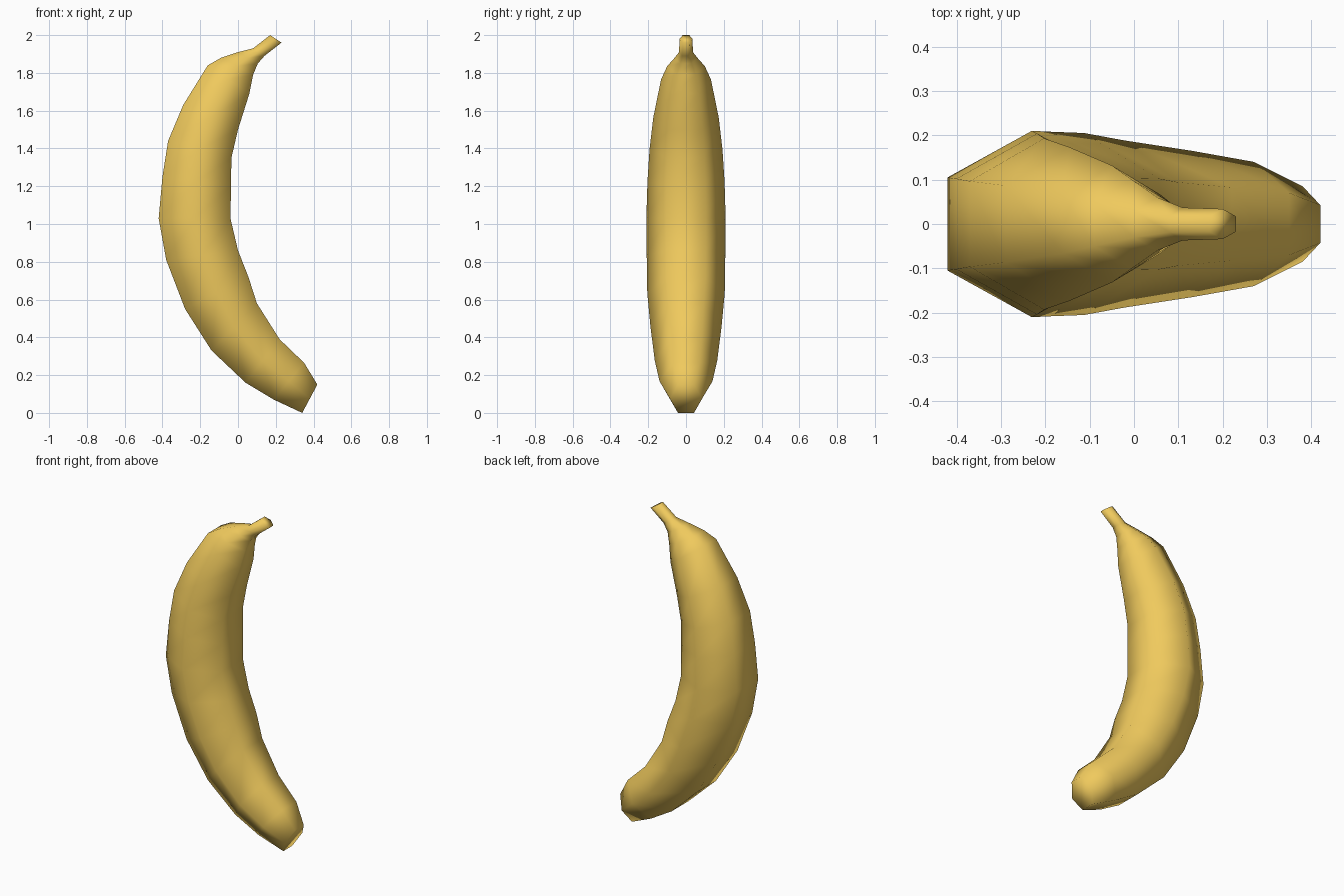
import bpy, bmesh, math
from mathutils import Vector

if "Cube" in bpy.data.objects:
    bpy.data.objects.remove(bpy.data.objects["Cube"])

# Each ring: outer edge (x, z), inner edge (x, z), half width in y
rings = [
    (0.34, 0.00, 0.42, 0.15, 0.085),
    (0.19, 0.07, 0.35, 0.265, 0.14),
    (0.04, 0.16, 0.22, 0.39, 0.165),
    (-0.14, 0.33, 0.10, 0.58, 0.188),
    (-0.28, 0.55, 0.055, 0.72, 0.205),
    (-0.38, 0.81, 0.00, 0.86, 0.208),
    (-0.42, 1.03, -0.04, 1.03, 0.21),
    (-0.40, 1.25, -0.037, 1.20, 0.204),
    (-0.37, 1.44, -0.035, 1.35, 0.193),
    (-0.29, 1.63, 0.00, 1.50, 0.173),
    (-0.16, 1.84, 0.06, 1.69, 0.132),
    (-0.09, 1.88, 0.08, 1.79, 0.10),
    (0.00, 1.91, 0.105, 1.85, 0.06),
    (0.08, 1.93, 0.14, 1.89, 0.037),
    (0.17, 2.00, 0.23, 1.96, 0.034),
]

# Banana body and stem: hexagonal rings bridged along the curve
bm = bmesh.new()
loops = []
for ox, oz, ix, iz, w in rings:
    outer, inner = Vector((ox, 0, oz)), Vector((ix, 0, iz))
    mid, half = (outer + inner) / 2, (inner - outer) / 2
    loop = []
    for k in range(6):
        a = math.radians(30 + 60 * k)
        p = mid + half * (math.cos(a) / math.cos(math.radians(30)))
        p.y = w * math.sin(a)
        loop.append(bm.verts.new(p))
    loops.append(loop)
for a, b in zip(loops, loops[1:]):
    for k in range(6):
        n = (k + 1) % 6
        bm.faces.new((a[k], a[n], b[n], b[k]))

# Blossom end and stem end caps
bm.faces.new(loops[0])
bm.faces.new(loops[-1])
bmesh.ops.recalc_face_normals(bm, faces=bm.faces)
for f in bm.faces:
    f.smooth = True

mesh = bpy.data.meshes.new("banana")
bm.to_mesh(mesh)
bm.free()
banana = bpy.data.objects.new("banana", mesh)
bpy.context.collection.objects.link(banana)

# Yellow peel
peel = bpy.data.materials.new("yellow_peel")
peel.diffuse_color = (0.87, 0.59, 0.11, 1)
peel.use_nodes = True
peel.node_tree.nodes["Principled BSDF"].inputs["Base Color"].default_value = peel.diffuse_color
mesh.materials.append(peel)
